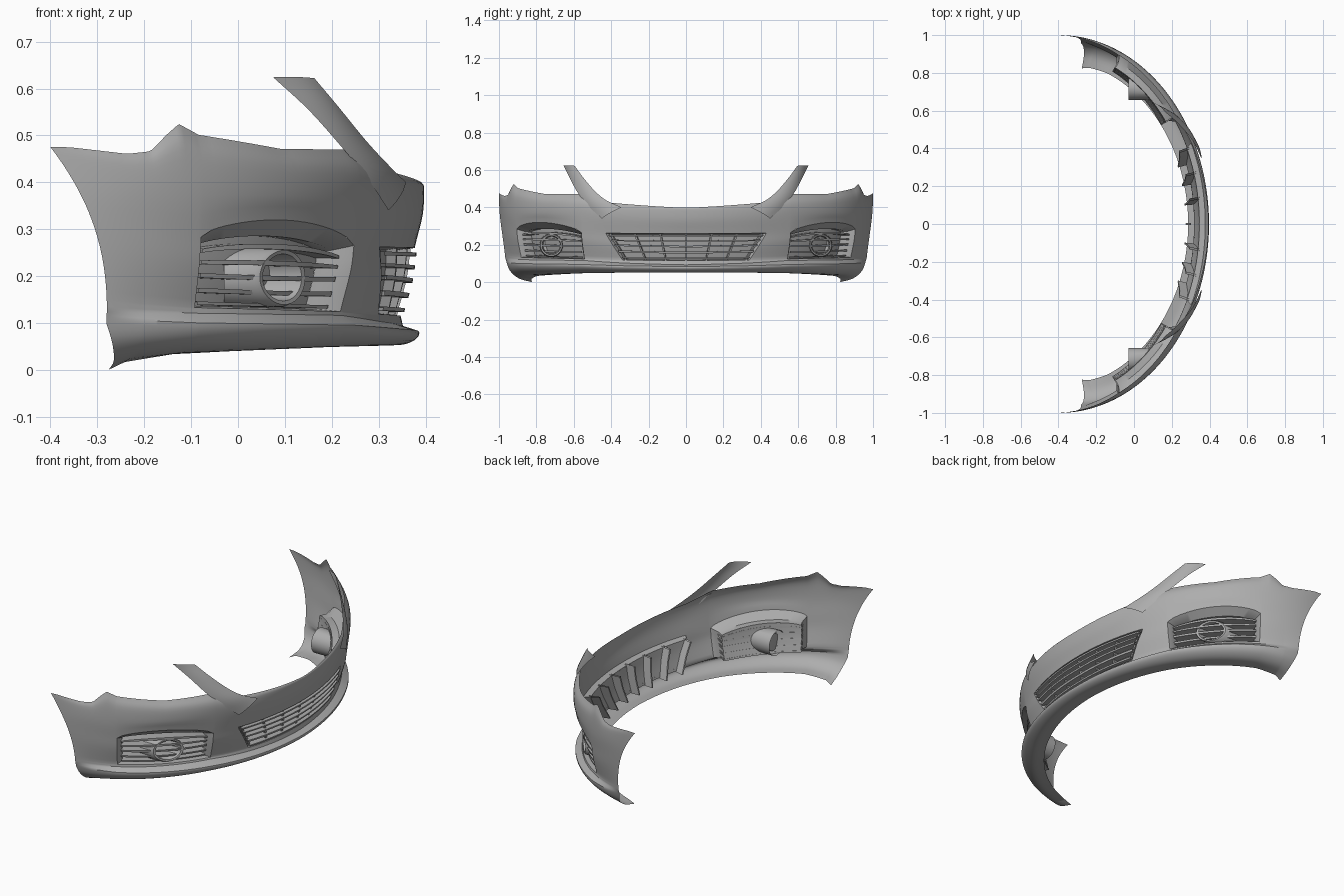
import bpy, math
from mathutils import Vector

cube = bpy.data.objects.get("Cube")
if cube:
    bpy.data.objects.remove(cube, do_unlink=True)

GREY = (0.42, 0.42, 0.42, 1)
grey = bpy.data.materials.new("plain grey")
grey.use_nodes = True
grey.diffuse_color = GREY
grey.node_tree.nodes["Principled BSDF"].inputs["Base Color"].default_value = GREY


# ---- helpers
def catmull(pts, t):
    i = max(0, min(int(t), len(pts) - 2))
    f = t - i
    b, c = pts[i], pts[i + 1]
    a = pts[i - 1] if i else b * 2 - c
    d = pts[i + 2] if i + 2 < len(pts) else c * 2 - b
    return (b * 2 + (c - a) * f + (a * 2 - b * 5 + c * 4 - d) * f * f
            + (b * 3 - a - c * 3 + d) * f ** 3) / 2


def span(start, stop, steps):
    return [start + (stop - start) * i / steps for i in range(steps + 1)]


def mesh_part(name, verts, faces):
    mesh = bpy.data.meshes.new(name)
    mesh.from_pydata([tuple(v) for v in verts], [], faces)
    mesh.materials.append(grey)
    part = bpy.data.objects.new(name, mesh)
    bpy.context.collection.objects.link(part)
    mirror = part.modifiers.new("mirror", "MIRROR")
    mirror.use_axis = (False, True, False)
    bpy.ops.object.select_all(action="DESELECT")
    part.select_set(True)
    bpy.context.view_layer.objects.active = part
    bpy.ops.object.shade_smooth_by_angle(angle=math.radians(35))


def grid_part(name, rows, skip=None, closed=False):
    n = len(rows[0])
    faces = []
    for j in range(len(rows) - 1):
        for i in range(n if closed else n - 1):
            if not (skip and skip(i, j)):
                k = (i + 1) % n
                faces.append((j * n + i, j * n + k, (j + 1) * n + k, (j + 1) * n + i))
    mesh_part(name, [p for row in rows for p in row], faces)


# ---- plan curve: half an ellipse, bulging forward
DEPTH, BACK = .797, -.4


def plan(angle, inset):
    normal = Vector((math.cos(angle), DEPTH * math.sin(angle))).normalized()
    return Vector((BACK + DEPTH * math.cos(angle), math.sin(angle))) - normal * inset


def plan_x(y):
    return BACK + DEPTH * math.sqrt(1 - y * y)


def arch_angle(z):
    """Where the skin stops at the wheel arch."""
    lift = (z - .1) / .375
    x = -.275 - (.125 * lift ** 2.3 if lift > 0 else .15 * lift)
    return math.acos((x - BACK) / DEPTH)


# ---- rows of the skin: heights, then insets, at the centre, lamp and wheel arch
ROWS = [
    (.055, .05, 0, .11, .12, .16),       # inner edge of the underside
    (.053, .05, .02, .05, .06, .09),
    (.065, .07, .06, .018, .02, .045),
    (.083, .095, .11, .012, .008, .028),  # lip ridge
    (.093, .116, .13, .045, .042, .022),  # shelf above the lip
    (.115, .124, .15, .05, .045, .02),   # openings, bottom
    (.19, .21, .24, .03, .02, .01),
    (.26, .265, .32, .02, .012, .003),   # openings, top
    (.33, .37, .38, .003, 0, 0),
    (.387, .43, .45, 0, .004, 0),        # shoulder
    (.398, .47, .475, .004, .03, 0),     # top edge
]


def blend(centre, lamp, arch, c):
    if c < 2:
        return centre + (lamp - centre) * (c / 2) ** 1.3
    return lamp + (arch - lamp) * (c - 2) / 3


def height(i, c):
    z = blend(*ROWS[i][:3], c)
    if i == 7 and 2 < c < 3:
        z += .045 * math.sin(math.pi * (c - 2)) ** .6
    if i > 8:
        peak = max(0, min((c - 2.5) / .88, (3.9 - c) / .52))
        dip = max(0, 1 - abs(c - 4.2) / .6)
        z += (.052 * peak - .013 * dip) * (1 if i == 10 else .6)
    return z


def along(r, value):
    """Value between rows: straight across the lip shelf, smooth elsewhere."""
    if 3 <= r <= 5:
        i = min(int(r), 4)
        return value(i) + (value(i + 1) - value(i)) * (r - i)
    return catmull([value(i) for i in range(len(ROWS))], r)


def skin(c, r, extra=0):
    """Point on the skin: c runs round to the wheel arch, r runs up the rows."""
    c = max(c, 0)
    z = along(r, lambda i: height(i, c))
    inset = along(r, lambda i: blend(*ROWS[i][3:], c))
    corner = .35 + .1 * max(0, min(1, (z - .1) / .16))
    stops = [0, corner, .6, 1.15, 1.31, arch_angle(along(r, lambda i: height(i, 5)))]
    k = min(int(c), 4)
    p = plan(stops[k] + (stops[k + 1] - stops[k]) * (c - k), inset + extra)
    return Vector((p.x, p.y, z))


def opening(c, w, extra=0):
    return skin(c, 5 + 2 * w, extra)


# ---- painted skin with grille and lamp openings left out
cols = span(0, 5, 80)
levels = span(0, 10, 40)


def in_opening(i, j):
    return 5 <= levels[j] < 7 and int(cols[i]) in (0, 2)


grid_part("bumper_skin", [[skin(c, r) for c in cols] for r in levels], in_opening)

# ---- arms that sweep up beside the headlights
inner = [Vector(p) for p in ((.358, .345, .4), (.318, .43, .44), (.272, .49, .49),
                             (.215, .55, .56), (.163, .595, .622))]
outer = [Vector(p) for p in ((.321, .45, .34), (.275, .525, .41), (.217, .58, .48),
                             (.15, .62, .555), (.075, .655, .624))]
bulge = Vector((.03, .02, .006))
arm = []
for t in span(0, 4, 20):
    a, b = catmull(inner, t), catmull(outer, t)
    arm.append([a.lerp(b, f) + bulge * f * (1 - f) for f in span(0, 1, 6)])
grid_part("headlight_arm", arm)


# ---- recessed surrounds and backing plates
def rim(c0, c1, w0, w1, extra):
    bottom = [(c, w0) for c in span(c0, c1, 24)]
    side = [(c1, w) for w in span(w0, w1, 8)[1:]]
    top = [(c, w1) for c in span(c1, c0, 24)[1:]]
    front = [(c0, w) for w in span(w1, w0, 8)[1:-1]] if c0 else []
    return [opening(c, w, extra) for c, w in bottom + side + top + front]


def plate(c0, c1, w0, w1, extra):
    return [[opening(c, w, extra) for c in span(c0, c1, 20)] for w in span(w0, w1, 4)]


grille_floor = (0, .97, .04, .96, .03)
lamp_floor = (2.05, 2.95, .04, .82, .075)
grid_part("grille_surround", [rim(0, 1, 0, 1, 0), rim(*grille_floor)])
grid_part("lamp_surround", [rim(2, 3, 0, 1, 0), rim(*lamp_floor[:4], .04), rim(*lamp_floor)], closed=True)
grid_part("grille_backing", plate(*grille_floor))
grid_part("lamp_backing", plate(*lamp_floor))


# ---- square bars that follow the openings
def bar(name, path, half_c, half_w, front, back):
    corners = ((-1, front), (1, front), (1, back), (-1, back))
    grid_part(name, [[opening(c + s * half_c, w + s * half_w, e) for s, e in corners]
                     for c, w in path], closed=True)


for i, w in enumerate(span(.1, .9, 4)):
    bar(f"grille_slat_{i + 1}", [(c, w) for c in span(0, .97, 20)], 0, .03, -.006, .03)
    bar(f"lamp_slat_{i + 1}", [(c, w * .8) for c in span(2.04, 2.96, 20)], 0, .025, .022, .076)
for i, c in enumerate(span(0, .95, 3)):
    path = [(c, w) for w in span(0, .98, 6)]
    bar(f"grille_upright_{i + 1}", path, .012, 0, .008, .03)
    bar(f"grille_bracket_{i + 1}", path, .012, 0, .03, .075)


# ---- round lamp bezel, a tube along x whose mouth follows the skin
def lamp_ring(radius, inset=None, x=None):
    ring = []
    for a in span(0, math.tau, 40)[:-1]:
        y = .72 + radius * math.cos(a)
        ring.append(Vector((plan_x(y) - inset if inset else x, y, .197 + radius * math.sin(a))))
    return ring


grid_part("lamp_bezel", [lamp_ring(.064, x=-.03), lamp_ring(.062, .062), lamp_ring(.058, .054),
                         lamp_ring(.05, .056), lamp_ring(.044, x=-.01), lamp_ring(.001, x=-.015)], closed=True)
